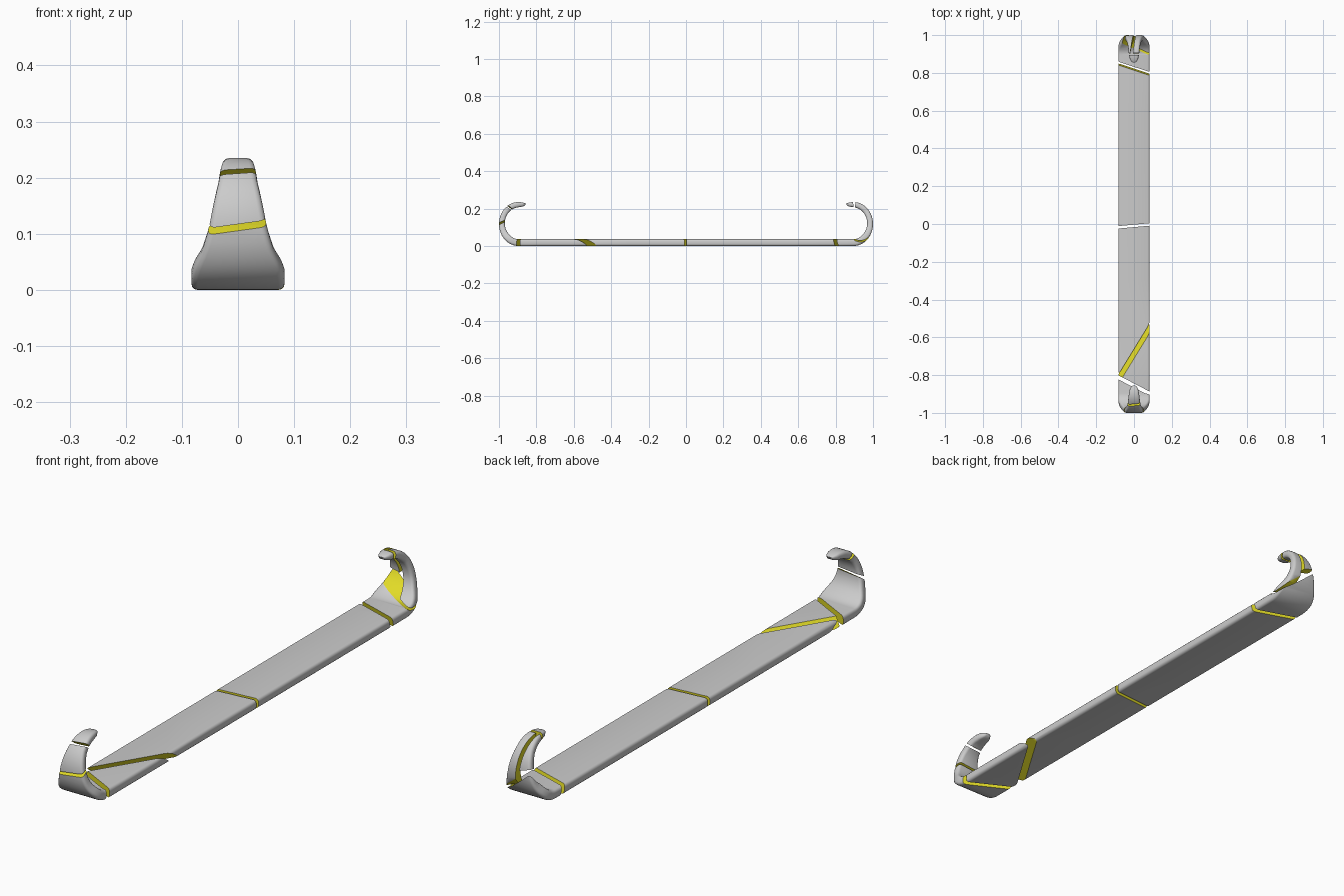
import bpy, bmesh, math
from mathutils import Vector

if "Cube" in bpy.data.objects:
    bpy.data.objects.remove(bpy.data.objects["Cube"])

FLAT, RAD = 0.895, 0.11            # flat half length, length per radian of curl
UMAX = 1.283
WIDTH = [(0, .083), (.955, .083), (.985, .077), (1.02, .063), (1.06, .052),
         (1.15, .035), (1.235, .027), (1.265, .022), (1.278, .015), (1.283, .008)]
THICK = [(0, .036), (.985, .036), (1.06, .031), (1.235, .029), (1.265, .023),
         (1.278, .016), (1.283, .008)]

yellow = bpy.data.materials.new("cut_yellow")
yellow.diffuse_color = (0.75, 0.70, 0.02, 1)
yellow.use_nodes = True
yellow.node_tree.nodes["Principled BSDF"].inputs["Base Color"].default_value = yellow.diffuse_color


def lerp(table, u):
    u = abs(u)
    for (a, p), (b, q) in zip(table, table[1:]):
        if u <= b:
            return p + (q - p) * (u - a) / (b - a)
    return table[-1][1]


# Stations along the unrolled strip, denser in the curls
half = [0.3, 0.6, 0.8, FLAT] + [FLAT + (1.265 - FLAT) * i / 26 for i in range(1, 27)] + [1.272, 1.278, UMAX]
stations = [-u for u in reversed(half)] + [0] + half


def section(u):
    """Rounded cross-section of the unrolled strip at u."""
    w, t = lerp(WIDTH, u), lerp(THICK, u)
    r = min(.011, t * .38, w * .6)
    pts = []
    for cx, cz, a0 in ((w - r, r, -90), (w - r, t - r, 0), (-w + r, t - r, 90), (-w + r, r, 180)):
        for k in range(4):
            a = math.radians(a0 + k * 30)
            pts.append(Vector((cx + r * math.cos(a), u, cz + r * math.sin(a))))
    return pts


def bend(p):
    """Roll the strip ends up into curls."""
    s, u = (1 if p.y >= 0 else -1), abs(p.y)
    if u <= FLAT:
        return p.copy()
    a = (u - FLAT) / RAD - math.pi / 2
    c, d = math.cos(a), math.sin(a)
    n = Vector((c / .105, d / .1175)).normalized()
    return Vector((p.x, s * (FLAT + .105 * c - n.x * p.z), .1175 + .1175 * d - n.y * p.z))


def piece(name, cuts):
    """Each cut (c, a, b, gap, side) keeps one side of the plane u = c + a*x + b*w."""
    bm = bmesh.new()
    rings = [[bm.verts.new(p) for p in section(u)] for u in stations]
    for r0, r1 in zip(rings, rings[1:]):
        for i in range(len(r0)):
            j = (i + 1) % len(r0)
            bm.faces.new((r0[i], r0[j], r1[j], r1[i]))
    bm.faces.new(rings[0])
    bm.faces.new(rings[-1])
    for co, no in cuts:
        res = bmesh.ops.bisect_plane(bm, geom=bm.verts[:] + bm.edges[:] + bm.faces[:], dist=1e-6,
                                     plane_co=co, plane_no=no, clear_inner=True)
        edges = [e for e in res["geom_cut"] if isinstance(e, bmesh.types.BMEdge) and e.is_valid]
        old = set(bm.faces)
        bmesh.ops.holes_fill(bm, edges=edges, sides=0)
        for f in bm.faces:
            if f not in old:
                f.material_index = 1
    # slice the caps so that they follow the bend
    for u in stations:
        bmesh.ops.bisect_plane(bm, geom=bm.verts[:] + bm.edges[:] + bm.faces[:], dist=1e-5,
                               plane_co=(0, u, 0), plane_no=(0, 1, 0))
    bmesh.ops.recalc_face_normals(bm, faces=bm.faces[:])
    for v in bm.verts:
        v.co = bend(v.co)
    bmesh.ops.recalc_face_normals(bm, faces=bm.faces[:])
    me = bpy.data.meshes.new(name)
    bm.to_mesh(me)
    bm.free()
    me.materials.append(None)
    me.materials.append(yellow)
    ob = bpy.data.objects.new(name, me)
    bpy.context.collection.objects.link(ob)
    bpy.ops.object.select_all(action='DESELECT')
    ob.select_set(True)
    bpy.context.view_layer.objects.active = ob
    bpy.ops.object.shade_smooth_by_angle(angle=math.radians(35))


def cut(c, a, b, gap):
    """Return the (back-keeping, front-keeping) half spaces of a gap."""
    n = Vector((-a, 1, -b))
    return ((Vector((0, c + gap / 2, 0)), n), (Vector((0, c - gap / 2, 0)), -n))


# Cuts ordered from front to back
f_tip = cut(-1.17, -.10, -.35, .012)
f_curl = cut(-1.062, -.13, -.6, .011)
f_base = cut(-.855, -.52, 0, .022)
diagonal = cut(-.63, 1.63, -1.6, .05)
middle = cut(-.010, .09, 0, .013)
b_base = cut(.832, -.33, -.25, .018)
b_curl = cut(1.045, -.8, -2.2, .02)
b_tip = cut(1.235, 0, 0, .013)
b_left_end = cut(1.075, -.3, 0, 0)

# Lengthwise split in the back curl
sn = Vector((1, .12, 0)).normalized()
split_r = (Vector((.012, 1.08, 0)), sn)
split_l = (Vector((-.002, 1.08, 0)), -sn)

piece("front_tip", [f_tip[1]])
piece("front_curl", [f_tip[0], f_curl[1]])
piece("front_base", [f_curl[0], f_base[1]])
piece("front_wedge", [f_base[0], diagonal[1]])
piece("front_plank", [diagonal[0], middle[1]])
piece("back_plank", [middle[0], b_base[1]])
piece("back_base", [b_base[0], b_curl[1]])
piece("back_curl_right", [b_curl[0], b_tip[1], split_r])
piece("back_curl_left", [b_left_end[0], b_curl[0], b_tip[1], split_l])
piece("back_tip", [b_tip[0]])
